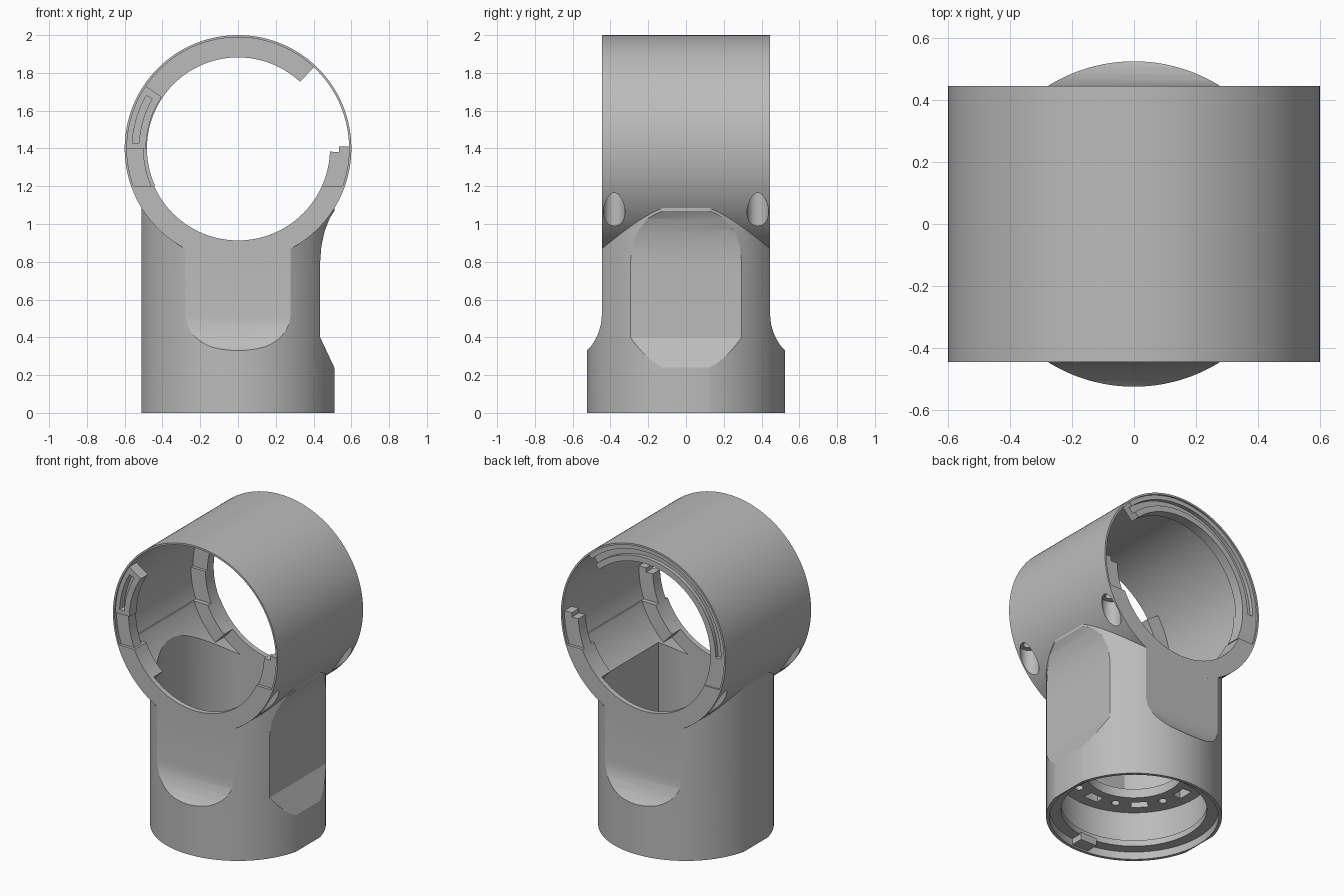
import bpy, bmesh
from math import sin, cos, asin, pi, radians

default = bpy.data.objects.get("Cube")
if default:
    bpy.data.objects.remove(default, do_unlink=True)

grey = bpy.data.materials.new("satin_grey")
grey.use_nodes = True
grey.diffuse_color = (0.5, 0.5, 0.5, 1)
grey.node_tree.nodes["Principled BSDF"].inputs["Base Color"].default_value = (0.5, 0.5, 0.5, 1)

AXIS_Z = 1.4      # height of the cross bore
SEAM = 1.2        # split between housing and upper shell
END = 0.445       # half depth of the cross bore


def prism(name, pts, axis, a, b):
    """Extrude a 2D outline along an axis from a to b."""
    place = {"x": lambda p, d: (d, p[0], p[1]),
             "y": lambda p, d: (p[0], d, p[1]),
             "z": lambda p, d: (p[0], p[1], d)}[axis]
    bm = bmesh.new()
    lo = [bm.verts.new(place(p, a)) for p in pts]
    hi = [bm.verts.new(place(p, b)) for p in pts]
    bm.faces.new(lo)
    bm.faces.new(hi)
    n = len(pts)
    for i in range(n):
        j = (i + 1) % n
        bm.faces.new((lo[i], lo[j], hi[j], hi[i]))
    bmesh.ops.recalc_face_normals(bm, faces=bm.faces)
    mesh = bpy.data.meshes.new(name)
    bm.to_mesh(mesh)
    bm.free()
    mesh.materials.append(grey)
    ob = bpy.data.objects.new(name, mesh)
    bpy.context.collection.objects.link(ob)
    return ob


def curve(r, a0, a1, n=48, cx=0.0, cy=0.0):
    return [(cx + r * cos(a0 + (a1 - a0) * i / n), cy + r * sin(a0 + (a1 - a0) * i / n))
            for i in range(n + 1)]


def disc(name, r, axis, a, b, cx=0.0, cy=0.0, n=128):
    return prism(name, curve(r, 0, 2 * pi, n, cx, cy)[:-1], axis, a, b)


def box(name, x0, x1, y0, y1, z0, z1):
    return prism(name, [(x0, y0), (x1, y0), (x1, y1), (x0, y1)], "z", z0, z1)


def boolean(ob, other, op="DIFFERENCE"):
    mod = ob.modifiers.new(op, "BOOLEAN")
    mod.operation, mod.solver, mod.object = op, "EXACT", other
    bpy.context.view_layer.objects.active = ob
    bpy.ops.object.modifier_apply(modifier=mod.name)
    bpy.data.objects.remove(other, do_unlink=True)


def seam_angle(r):
    return asin((SEAM - AXIS_Z) / r)


def arc_block(name, r0, r1, a0, a1, y0, y1, n=32):
    """Ring segment about the bore; None as an angle means flush with the seam."""
    def ends(r):
        s = seam_angle(r)
        return (s if a0 is None else radians(a0), pi - s if a1 is None else radians(a1))
    pts = curve(r1, *ends(r1), n, 0, AXIS_Z) + curve(r0, *ends(r0), n, 0, AXIS_Z)[::-1]
    return prism(name, pts, "y", y0, y1)


# Upright tube with a flattened left side that flares into the bore
housing = disc("housing", 0.525, "z", 0, 1.3)
boolean(housing, box("trim", -0.51, 0.51, -1, 1, -1, 2), "INTERSECT")
flank = [(0.51, 0.24), (0.435, 0.4), (0.435, 0.8), (0.441, 0.88), (0.458, 0.96),
         (0.485, 1.03), (0.53, 1.1), (0.53, 1.4), (0.8, 1.4), (0.8, 0.24)]
boolean(housing, prism("flank_cut", flank, "y", -1, 1))
boolean(housing, disc("bore_body", 0.6, "y", -0.46, 0.46, 0, AXIS_Z))

# The lower half of the bore body joins the tube
lower = [(x, z) for x, z in curve(0.6, pi - seam_angle(0.6), 2 * pi + seam_angle(0.6), 96, 0, AXIS_Z)]
boolean(housing, prism("lower_bore", lower, "y", -0.46, 0.46), "UNION")

# Front and back flats with a scooped lower end
for s in (-1, 1):
    scoop = [(s * y, z) for y, z in [(0.53, 0.325), (0.505, 0.35), (0.482, 0.385), (0.463, 0.425),
             (0.45, 0.47), (END, 0.52), (END, 2.2), (0.9, 2.2), (0.9, 0.325)]]
    boolean(housing, prism("scoop_cut", scoop, "x", -1, 1))

# Hollow interior of the tube and bore, leaving thin end walls
cavity = disc("cavity", 0.49, "z", 0.36, 1.3)
boolean(cavity, box("limits", -0.6, 0.4, -0.41, 0.41, 0, 2), "INTERSECT")
boolean(housing, cavity)
boolean(housing, disc("bore_cavity", 0.58, "y", -0.41, 0.41, 0, AXIS_Z))
boolean(housing, disc("bore_opening", 0.487, "y", -1, 1, 0, AXIS_Z))

# Stepped socket in the base, with a perforated floor above it
for r, z0, z1 in [(0.505, -0.1, 0.05), (0.435, 0.04, 0.1), (0.47, 0.09, 0.3), (0.29, 0.28, 0.5)]:
    boolean(housing, disc("socket_cut", r, "z", z0, z1))
for i in range(16):
    mid = 2 * pi * i / 16
    if i % 2:
        hole = disc("round_hole", 0.025, "z", 0.25, 0.5, 0.37 * cos(mid), 0.37 * sin(mid), 20)
    else:
        w = 0.13
        outline = (curve(0.405, mid - w, mid + w, 8) + curve(0.345, mid + w, mid - w, 8))
        hole = prism("slot_hole", outline, "z", 0.25, 0.5)
    boolean(housing, hole)
boolean(housing, box("key", -0.06, 0.06, -0.513, -0.42, 0.01, 0.06), "UNION")

# Screw bosses under the seam, with pockets from below
for sx in (-1, 1):
    for sy in (-1, 1):
        s0, s1 = seam_angle(0.487), seam_angle(0.592)
        low = radians(-48)
        pts = curve(0.592, s1, low, 16, 0, AXIS_Z) + curve(0.487, low, s0, 16, 0, AXIS_Z)
        ys = sorted((sy * 0.32, sy * 0.44))
        boolean(housing, prism("boss", [(sx * x, z) for x, z in pts], "y", *ys), "UNION")
        boolean(housing, disc("pocket", 0.057, "z", 0.88, 1.165, sx * 0.495, sy * 0.38, 32))
        boolean(housing, disc("screw_hole", 0.028, "z", 1.1, 1.3, sx * 0.51, sy * 0.38, 24))

# Thin upper shell
parts = [housing, arc_block("upper_shell", 0.588, 0.6, None, None, -END, END, 128)]

# Back retaining rail: a web with two raised lips
for name, r0, r1, y0, y1 in [("rail_web", 0.482, 0.59, 0.37, 0.41),
                             ("rail_inner_lip", 0.482, 0.52, 0.40, 0.435),
                             ("rail_outer_lip", 0.56, 0.59, 0.40, 0.435)]:
    parts.append(arc_block(name, r0, r1, 47, 180, y0, y1, 64))
parts.append(arc_block("rail_end_block", 0.482, 0.59, 180, None, 0.35, 0.435))

# Front slotted clip and its foot block
clip = arc_block("front_clip", 0.487, 0.59, 146, 180, -0.435, -0.36)
boolean(clip, arc_block("clip_slot", 0.525, 0.56, 150, 177, -0.5, -0.385))
parts += [clip, arc_block("front_clip_foot", 0.5, 0.59, 180, None, -0.425, -0.35)]

# Short stops on the left side, each with a small tab
for name, y0, y1 in [("front_stop", -0.425, -0.35), ("back_stop", 0.35, 0.425)]:
    parts.append(arc_block(name, 0.487, 0.59, None, -2, y0, y1))
    parts.append(box(name + "_tab", 0.535, 0.588, y0, y1, 1.37, 1.41))

# Smooth curved walls, crisp edges
for ob in parts:
    bpy.ops.object.select_all(action="DESELECT")
    ob.select_set(True)
    bpy.context.view_layer.objects.active = ob
    bpy.ops.object.shade_smooth_by_angle(angle=radians(25))
